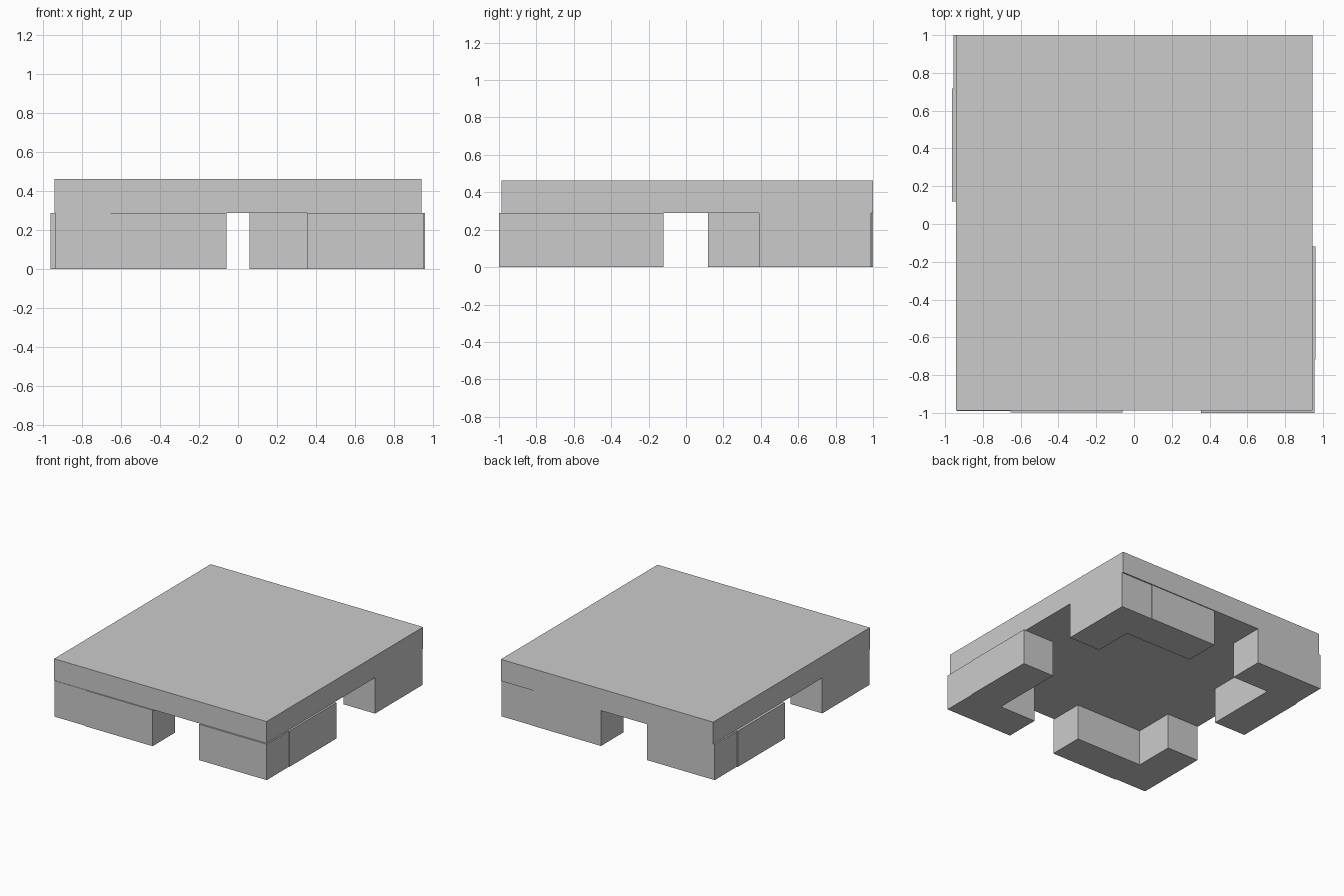
import bpy

if "Cube" in bpy.data.objects:
    bpy.data.objects.remove(bpy.data.objects["Cube"])


def box(name, x0, x1, y0, y1, z0, z1):
    bpy.ops.mesh.primitive_cube_add(
        size=1, location=((x0 + x1) / 2, (y0 + y1) / 2, (z0 + z1) / 2))
    ob = bpy.context.object
    ob.name = name
    ob.scale = (x1 - x0, y1 - y0, z1 - z0)
    bpy.ops.object.transform_apply(location=False, rotation=False, scale=True)
    return ob


LEG_H = 0.288

# Flat top slab
box("top_slab", -0.942, 0.944, -0.987, 1.0, LEG_H, 0.462)

# Four L-shaped corner legs in a pinwheel: a corner block plus a side block
legs = {
    "front_right": ((0.355, 0.955, -1.0, -0.718), (0.678, 0.96, -0.718, -0.12)),
    "back_right": ((0.662, 0.944, 0.39, 0.99), (0.06, 0.662, 0.708, 0.993)),
    "back_left": ((-0.955, -0.355, 0.718, 1.0), (-0.963, -0.681, 0.118, 0.718)),
    "front_left": ((-0.937, -0.655, -0.99, -0.39), (-0.655, -0.06, -0.997, -0.715)),
}
for corner, (corner_block, side_block) in legs.items():
    box(corner + "_leg_corner_block", *corner_block, 0, LEG_H)
    box(corner + "_leg_side_block", *side_block, 0, LEG_H)
